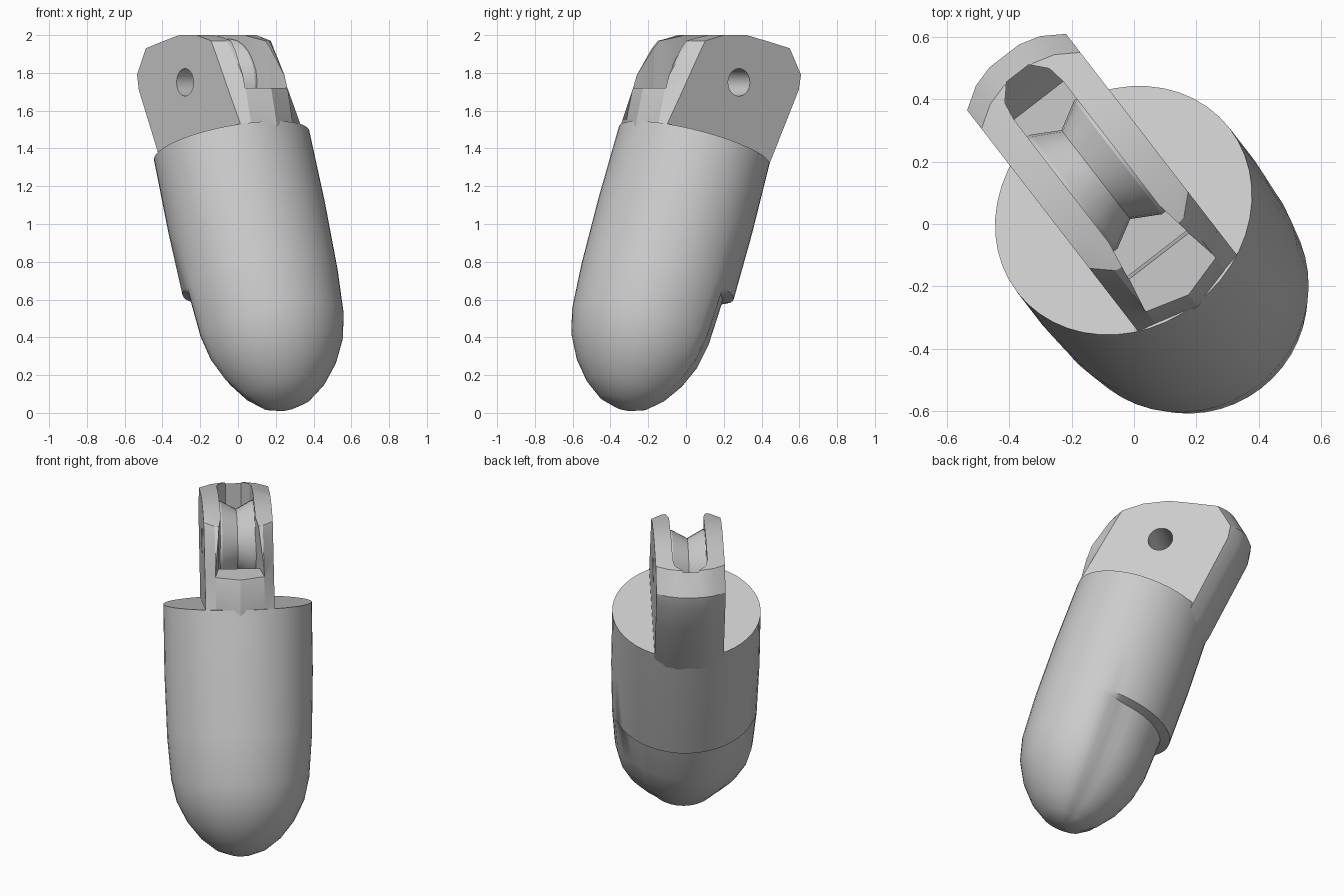
import bpy, bmesh
from math import sin, cos, pi, radians
from mathutils import Matrix

if "Cube" in bpy.data.objects:
    bpy.data.objects.remove(bpy.data.objects["Cube"])

grey = bpy.data.materials.new("plain_grey")
grey.use_nodes = True
colour = (0.6, 0.6, 0.6, 1)
grey.diffuse_color = colour
grey.node_tree.nodes["Principled BSDF"].inputs["Base Color"].default_value = colour
TURN = Matrix.Rotation(radians(37.7), 4, "Z")


def loft(name, rings):
    """Skin a stack of equal-length rings, cap both ends, turn to final heading."""
    bm = bmesh.new()
    rows = [[bm.verts.new(p) for p in ring] for ring in rings]
    count = len(rows[0])
    for low, high in zip(rows, rows[1:]):
        for i in range(count):
            j = (i + 1) % count
            bm.faces.new((low[i], low[j], high[j], high[i]))
    bm.faces.new(rows[0][::-1])
    bm.faces.new(rows[-1])
    bmesh.ops.recalc_face_normals(bm, faces=bm.faces)
    mesh = bpy.data.meshes.new(name)
    bm.to_mesh(mesh)
    bm.free()
    mesh.transform(TURN)
    mesh.materials.append(grey)
    obj = bpy.data.objects.new(name, mesh)
    bpy.context.collection.objects.link(obj)
    return obj


def select(obj):
    bpy.ops.object.select_all(action="DESELECT")
    obj.select_set(True)
    bpy.context.view_layer.objects.active = obj


def cut(obj, cutter):
    select(obj)
    mod = obj.modifiers.new("cut", "BOOLEAN")
    mod.operation = "DIFFERENCE"
    mod.solver = "EXACT"
    mod.object = cutter
    bpy.ops.object.modifier_apply(modifier=mod.name)


def disc(x, r, sides):
    """Ring around the pivot axis."""
    return [(x, 0.2 + r * cos(2 * pi * i / sides), 1.75 + r * sin(2 * pi * i / sides))
            for i in range(sides)]


# Leaning rounded body: distance along its axis, half width, half depth, recessed or not
def body_ring(s, a, b, recessed):
    ring = []
    for i in range(48):
        t = 2 * pi * i / 48
        f = 1 - recessed * min(0.13, max(0, (sin(t) - 0.3) * 0.5))
        x, n = a * f * cos(t), b * f * sin(t)
        ring.append((x, 0.055 + 0.947 * n + 0.322 * s, 1.416 - 0.322 * n + 0.947 * s))
    return ring


body = loft("finger_body", [body_ring(*row) for row in (
    (0, 0.43, 0.40, 0), (-0.4, 0.43, 0.41, 0), (-0.75, 0.42, 0.41, 0),
    (-0.77, 0.42, 0.41, 1), (-1.02, 0.4, 0.4, 1), (-1.15, 0.37, 0.37, 1),
    (-1.27, 0.31, 0.31, 1), (-1.37, 0.23, 0.23, 1), (-1.44, 0.14, 0.14, 1),
    (-1.47, 0.05, 0.05, 1))])

# Hinge tab: height, front at the sides, front near the middle, back at the sides
def tab_ring(z, side, mid, back):
    right = [(0.2, side), (0.2, back), (0.13, back + 0.045), (0.06, back + 0.065)]
    left = [(-x, y) for x, y in right[::-1]]
    front = [(-0.14, mid), (0, mid - 0.04), (0.14, mid)]
    return [(x, y, z) for x, y in right + left + front]


tab = loft("hinge_tab", [tab_ring(*row) for row in (
    (1.0, -0.28, -0.3, 0.2), (1.25, -0.28, -0.3, 0.37), (1.53, -0.28, -0.295, 0.51),
    (1.71, -0.175, -0.25, 0.6), (1.79, -0.13, -0.22, 0.615), (1.93, -0.05, -0.12, 0.54),
    (1.97, -0.025, -0.08, 0.38), (2.0, 0.1, 0.08, 0.25))])

# Grooved pulley between the two prongs
pulley = loft("pulley", [disc(x, r, 24) for x, r in
                         ((-0.112, 0.23), (-0.09, 0.23), (0, 0.18), (0.09, 0.23), (0.112, 0.23))])

# Slot, flaring out at the front: station, half width, floor height
slot = loft("slot_cutter", [
    [(-w, y, z), (w, y, z), (w, y, 2.2), (-w, y, 2.2)] for y, w, z in (
        (-0.6, 0.15, 1.72), (-0.26, 0.145, 1.72), (-0.13, 0.12, 1.72), (-0.12, 0.12, 1.52),
        (0, 0.1, 1.52), (0.5, 0.1, 1.52), (0.56, 0.09, 1.6), (0.61, 0.045, 1.7))])
pin_hole = loft("pin_hole_cutter", [disc(x, 0.073, 24) for x in (-0.5, 0.5)])

cut(tab, slot)
cut(tab, pin_hole)
cut(pulley, pin_hole)
for cutter in (slot, pin_hole):
    bpy.data.objects.remove(cutter)

for obj, angle in ((body, 35), (tab, 18), (pulley, 25)):
    select(obj)
    bpy.ops.object.shade_smooth_by_angle(angle=radians(angle))
